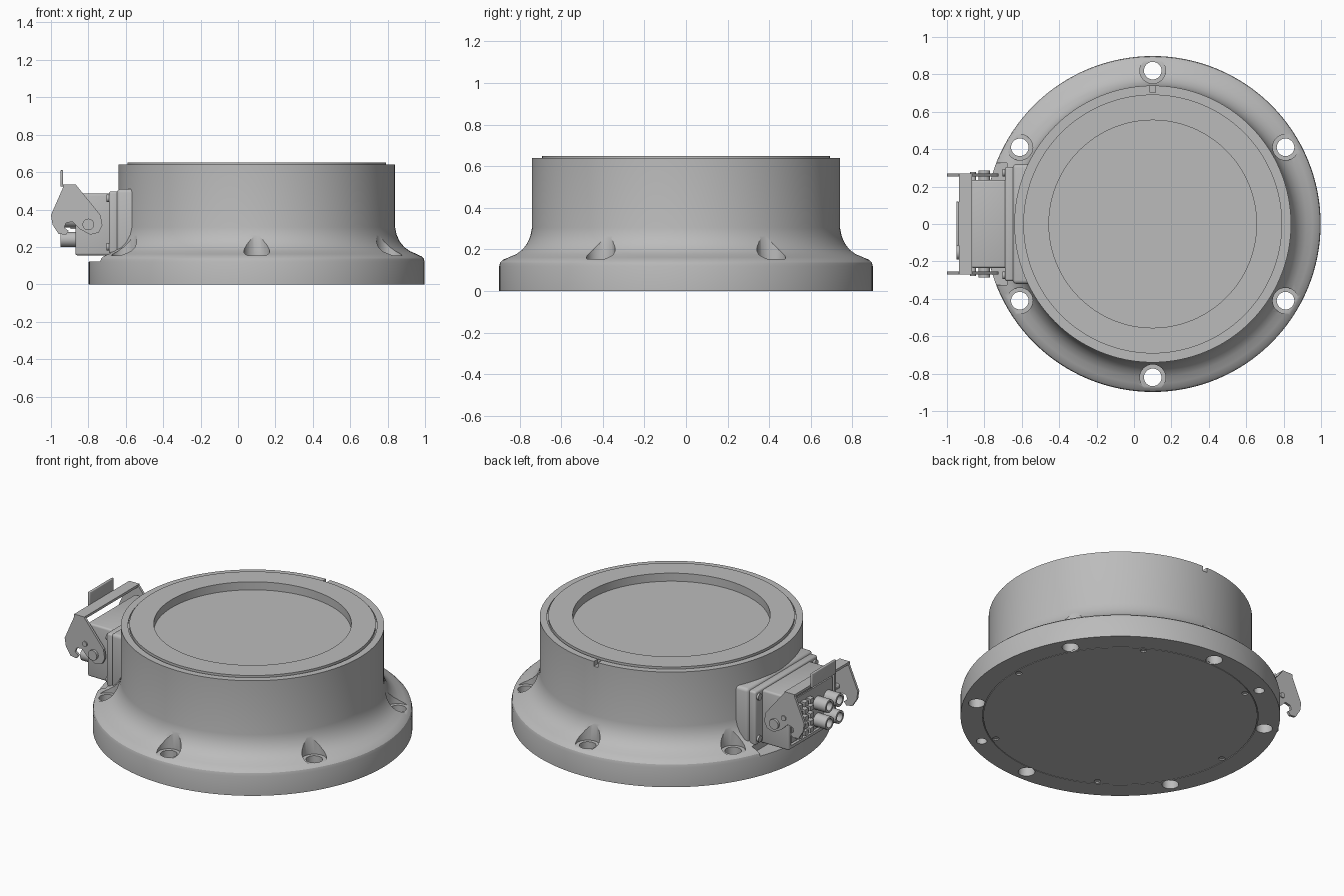
import bpy, bmesh, math
from mathutils import Matrix, Vector

if "Cube" in bpy.data.objects:
    bpy.data.objects.remove(bpy.data.objects["Cube"])

CX = 0.1  # axis of the round housing

metal = bpy.data.materials.new("grey metal")
metal.use_nodes = True
metal.diffuse_color = (0.5, 0.5, 0.5, 1)
metal.node_tree.nodes["Principled BSDF"].inputs["Base Color"].default_value = (0.5, 0.5, 0.5, 1)


def finish(bm, name):
    bmesh.ops.recalc_face_normals(bm, faces=bm.faces)
    mesh = bpy.data.meshes.new(name)
    bm.to_mesh(mesh)
    bm.free()
    mesh.materials.append(metal)
    ob = bpy.data.objects.new(name, mesh)
    bpy.context.collection.objects.link(ob)
    return ob


def activate(ob):
    bpy.ops.object.select_all(action="DESELECT")
    ob.select_set(True)
    bpy.context.view_layer.objects.active = ob


def smooth(ob):
    activate(ob)
    bpy.ops.object.shade_smooth_by_angle(angle=math.radians(30))
    return ob


def lathe(name, profile, steps=128):
    bm = bmesh.new()
    verts = [bm.verts.new((CX + r, 0, z)) for r, z in profile]
    edges = [bm.edges.new(pair) for pair in zip(verts, verts[1:])]
    bmesh.ops.spin(bm, geom=verts + edges, cent=(CX, 0, 0), axis=(0, 0, 1),
                   angle=math.tau, steps=steps, use_duplicate=False)
    bmesh.ops.remove_doubles(bm, verts=bm.verts, dist=0.0001)
    return finish(bm, name)


def box(name, lo, hi, bevel=0):
    bm = bmesh.new()
    lo, hi = Vector(lo), Vector(hi)
    bmesh.ops.create_cube(bm, size=1, matrix=Matrix.Translation((lo + hi) / 2)
                          @ Matrix.Diagonal((hi - lo).to_4d()))
    if bevel:
        bmesh.ops.bevel(bm, geom=bm.edges[:], offset=bevel, segments=3,
                        affect="EDGES", profile=0.5)
    return finish(bm, name)


def rod(name, start, end, radius, sides=24):
    bm = bmesh.new()
    a, b = Vector(start), Vector(end)
    turn = Vector((0, 0, 1)).rotation_difference(b - a).to_matrix().to_4x4()
    bmesh.ops.create_cone(bm, cap_ends=True, segments=sides, radius1=radius, radius2=radius,
                          depth=(b - a).length, matrix=Matrix.Translation((a + b) / 2) @ turn)
    return finish(bm, name)


def prism(name, outline, y0, y1):
    bm = bmesh.new()
    face = bm.faces.new([bm.verts.new((x, y0, z)) for x, z in outline])
    grown = bmesh.ops.extrude_face_region(bm, geom=[face])["geom"]
    for v in grown:
        if isinstance(v, bmesh.types.BMVert):
            v.co.y = y1
    return finish(bm, name)


def cut(ob, cutters):
    activate(ob)
    for tool in cutters:
        mod = ob.modifiers.new("cut", "BOOLEAN")
        mod.operation, mod.solver, mod.object = "DIFFERENCE", "EXACT", tool
        bpy.ops.object.modifier_apply(modifier=mod.name)
        bpy.data.objects.remove(tool)


def polar(radius, degrees, z):
    a = math.radians(degrees)
    return (CX + radius * math.cos(a), radius * math.sin(a), z)


def drill(radius, degrees, z0, z1, size):
    return rod("cutter", polar(radius, degrees, z0), polar(radius, degrees, z1), size, 32)


# Round housing with flared flange, raised top ring and shallow window recess
housing = lathe("housing", [
    (0, 0.01), (0.774, 0.01), (0.774, 0), (0.898, 0), (0.898, 0.12), (0.893, 0.138),
    (0.88, 0.15), (0.855, 0.162), (0.82, 0.177), (0.79, 0.198), (0.765, 0.228),
    (0.748, 0.265), (0.74, 0.305), (0.74, 0.64), (0.7, 0.64), (0.7, 0.632),
    (0.692, 0.632), (0.692, 0.65), (0.555, 0.65), (0.555, 0.6), (0, 0.6)])
tools = [box("cutter", (-1, -0.325, 0.122), (-0.68, 0.325, 0.3)),
         box("cutter", (CX - 0.014, 0.702, 0.61), (CX + 0.014, 0.8, 0.7))]
for angle in range(30, 390, 60):
    tools.append(drill(0.82, angle, 0.155, 0.5, 0.069))
    tools.append(drill(0.82, angle, -0.1, 0.3, 0.047))
tools += [drill(0.83, angle, -0.1, 0.07, 0.03) for angle in (120, 300)]
cut(housing, tools)
smooth(housing)

# Bottom cover with small screw recesses
cover = lathe("bottom_cover", [(0, 0), (0.77, 0), (0.77, 0.02), (0, 0.02)])
cut(cover, [drill(0.745, a, -0.1, 0.008, 0.018) for a in range(0, 360, 60)])
smooth(cover)

# Mounting boss and plate for the connector
smooth(box("connector_boss", (-0.648, -0.32, 0.14), (-0.4, 0.32, 0.51), 0.02))
smooth(box("connector_plate", (-0.69, -0.305, 0.165), (-0.64, 0.305, 0.497), 0.012))
for y in (-0.275, 0.275):
    for z in (0.2, 0.46):
        smooth(rod("plate_screw", (-0.68, y, z), (-0.702, y, z), 0.02))

# Connector shell, open at its outer end
shell = box("connector_shell", (-0.87, -0.235, 0.155), (-0.67, 0.235, 0.485), 0.012)
cut(shell, [box("cutter", (-0.95, -0.212, 0.18), (-0.78, 0.212, 0.46))])
smooth(shell)
box("contact_insert", (-0.865, -0.2, 0.19), (-0.75, 0.2, 0.45))

# Hollow power contacts on one side, rows of small contacts on the other
for y in (-0.15, -0.05):
    for z in (0.24, 0.345):
        tube = rod("power_contact", (-0.85, y, z), (-0.95, y, z), 0.04)
        cut(tube, [rod("cutter", (-0.91, y, z), (-1, y, z), 0.027)])
        smooth(tube)
for row in range(5):
    for column in range(3):
        y, z = 0.04 + column * 0.055, 0.22 + row * 0.045
        box("signal_contact", (-0.895, y - 0.018, z - 0.014), (-0.86, y + 0.018, z + 0.014))

# Locking lever: two hooked cheeks, pivots, a bridge and a finger tab
cheek = [(-0.93, 0.53), (-0.865, 0.53), (-0.735, 0.37), (-0.725, 0.315), (-0.745, 0.277),
         (-0.79, 0.265), (-0.845, 0.295), (-0.885, 0.335), (-0.92, 0.328), (-0.928, 0.303),
         (-0.905, 0.285), (-0.92, 0.265), (-0.96, 0.27), (-0.992, 0.32), (-1, 0.37)]
for side, word in ((1, "back"), (-1, "front")):
    prism("lever_cheek_" + word, cheek, side * 0.255, side * 0.27)
    smooth(rod("lever_pivot_" + word, (-0.8, side * 0.22, 0.32), (-0.8, side * 0.285, 0.32), 0.031))
    smooth(rod("lever_stud_" + word, (-0.86, side * 0.22, 0.37), (-0.86, side * 0.277, 0.37), 0.016))
box("lever_bridge", (-0.935, -0.27, 0.52), (-0.865, 0.27, 0.535))
smooth(box("finger_tab", (-0.95, -0.115, 0.522), (-0.935, 0.12, 0.61), 0.005))
